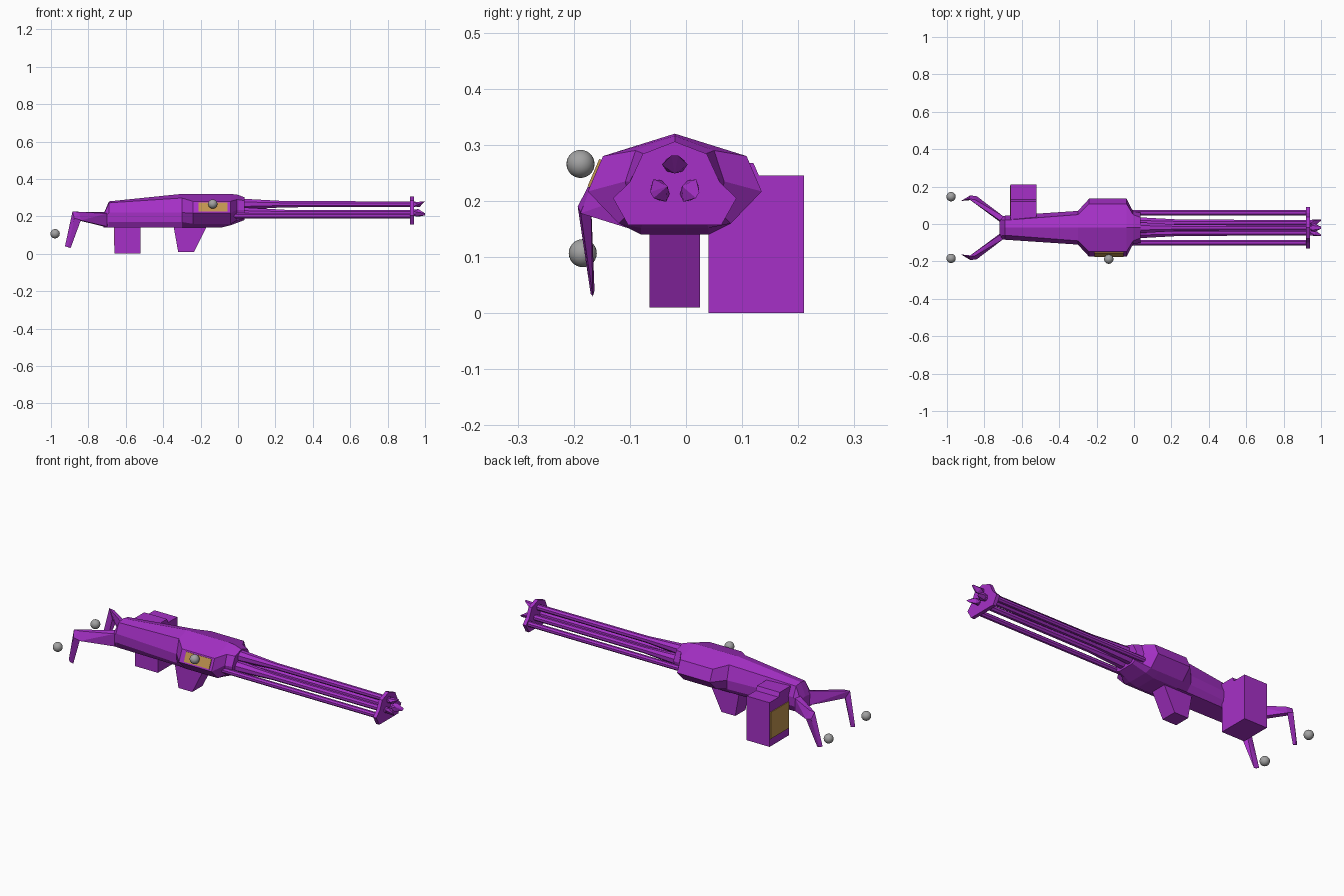
import bpy, bmesh, math
from mathutils import Vector, Matrix

if "Cube" in bpy.data.objects:
    bpy.data.objects.remove(bpy.data.objects["Cube"])

CY = -0.02  # centre line of the weapon in y


def material(name, rgb):
    m = bpy.data.materials.new(name)
    m.diffuse_color = (*rgb, 1)
    m.use_nodes = True
    m.node_tree.nodes["Principled BSDF"].inputs["Base Color"].default_value = m.diffuse_color
    return m


PURPLE = material("purple", (0.38, 0.03, 0.57))
TAN = material("tan", (0.54, 0.30, 0.08))
GREY = material("grey", (0.36, 0.36, 0.36))


def finish(name, bm, mat):
    bmesh.ops.recalc_face_normals(bm, faces=bm.faces)
    me = bpy.data.meshes.new(name)
    bm.to_mesh(me)
    bm.free()
    me.materials.append(mat)
    ob = bpy.data.objects.new(name, me)
    bpy.context.collection.objects.link(ob)
    return ob


def hull(name, pts, mat=PURPLE):
    bm = bmesh.new()
    vs = [bm.verts.new(p) for p in pts]
    res = bmesh.ops.convex_hull(bm, input=vs)
    junk = [v for v in res["geom_interior"] + res["geom_unused"] if isinstance(v, bmesh.types.BMVert)]
    bmesh.ops.delete(bm, geom=list(set(junk)), context='VERTS')
    bmesh.ops.dissolve_limit(bm, angle_limit=0.02, verts=bm.verts, edges=bm.edges)
    return finish(name, bm, mat)


def box(name, x0, x1, y0, y1, z0, z1, mat=PURPLE):
    return hull(name, [(x, y, z) for x in (x0, x1) for y in (y0, y1) for z in (z0, z1)], mat)


def loft(name, rings, mat=PURPLE):
    bm = bmesh.new()
    rows = [[bm.verts.new(p) for p in r] for r in rings]
    n = len(rows[0])
    for a, b in zip(rows, rows[1:]):
        for i in range(n):
            bm.faces.new((a[i], a[(i + 1) % n], b[(i + 1) % n], b[i]))
    bm.faces.new(rows[0])
    bm.faces.new(rows[-1])
    return finish(name, bm, mat)


def tube(name, y, z, stations, sides=8):
    """Tapered rod along x; stations are (x, radius)."""
    return loft(name, [[(x, y + r * math.cos(2 * math.pi * (i + .5) / sides),
                         z + r * math.sin(2 * math.pi * (i + .5) / sides))
                        for i in range(sides)] for x, r in stations])


# Main body: half sections (ridge, shoulder, side, lower side, bottom)
pod = [(0, .32), (.128, .28), (.155, .217), (.10, .16), (.06, .14)]
sections = [
    (-.72, [(0, .21), (.045, .205), (.06, .19), (.06, .16), (.05, .14)]),
    (-.69, [(0, .28), (.04, .272), (.064, .22), (.062, .17), (.055, .14)]),
    (-.30, [(0, .32), (.07, .298), (.09, .22), (.088, .17), (.06, .14)]),
    (-.24, pod),
    (-.09, pod),
    (-.04, pod[:3] + [(.10, .16), (.06, .152)]),
    (-.005, [(0, .316), (.07, .29), (.088, .235), (.08, .18), (.055, .165)]),
    (.035, [(0, .302), (.055, .284), (.08, .235), (.07, .19), (.05, .18)]),
]
loft("body", [[(x, CY + y, z) for y, z in h] + [(x, CY - y, z) for y, z in h[:0:-1]]
              for x, h in sections])

# Tan side panel lying on the sloped pod face
panel = []
for x in (-.21, -.055):
    for t in (.13, .9):
        y, z = CY - (.155 - .027 * t), .217 + .063 * t
        panel += [(x, y - .004, z + .001), (x, y + .002, z - .001)]
hull("side_panel", panel, TAN)

# Grip under the body
hull("grip", [(x, y, z) for y in (-.065, .025)
              for x, z in ((-.345, .15), (-.165, .15), (-.235, .01), (-.32, .01))])

# Ammunition box, its link to the body and its tan rear panel
box("ammo_box", -.66, -.52, .04, .21, 0, .245)
hull("ammo_link", [(x, y, z) for x in (-.66, -.52)
                   for y, z in ((-.01, .15), (-.01, .268), (.12, .268), (.13, .245), (.13, .15))])
box("ammo_panel", -.664, -.658, .045, .205, .043, .19, TAN)

# Three tapered barrels with flared prongs
for k in range(3):
    a = math.pi / 2 + k * 2 * math.pi / 3
    out = Vector((0, math.cos(a), math.sin(a)))
    side = Vector((0, -out.z, out.y))
    c = Vector((0, CY, .234))
    p = c + out * .031
    tube(f"barrel_{k}", p.y, p.z, [(0, .032), (.05, .03), (.25, .018), (.95, .016)])
    X = Vector((1, 0, 0))
    hull(f"prong_{k}", [p + X * .94 + side * s * .014 + out * o for s in (-1, 1) for o in (-.012, .01)]
         + [p + X * .965 + side * s * .023 for s in (-1, 1)]
         + [p + X * .97 - out * .016, p + X * 1.0 + out * .016 + side * .006,
            p + X * 1.0 + out * .016 - side * .006])

# Side rods
for name, s in (("back", 1), ("front", -1)):
    tube(f"{name}_rod", CY + s * .08, .203, [(-.03, .015), (.93, .015)])

# Muzzle plate holding the rods
half = [(0, .306), (.057, .284), (.08, .234), (.11, .205), (.083, .157)]
loft("muzzle_plate", [[(x, CY + y, z) for y, z in half] + [(x, CY - y, z) for y, z in half[:0:-1]]
                      for x in (.92, .94)])

# Rear forked stock: an arm and a drooping blade on each side
for name, s in (("back", 1), ("front", -1)):
    hull(f"{name}_stock_arm", [(x, CY + s * y, z) for x, y, z in (
        (-.69, .02, .145), (-.69, .02, .222), (-.70, .062, .145), (-.70, .062, .215),
        (-.715, .03, .145), (-.885, .155, .225), (-.86, .145, .18),
        (-.84, .168, .178), (-.875, .172, .192), (-.85, .15, .224))])
    hull(f"{name}_stock_blade", [(x, CY + s * y, z) for x, y, z in (
        (-.885, .155, .225), (-.85, .15, .22), (-.84, .168, .18), (-.875, .173, .19),
        (-.925, .143, .04), (-.895, .146, .03), (-.91, .15, .035))])

# Grey balls
for name, loc in (("side_ball", (-.135, -.188, .266)),
                  ("back_rear_ball", (-.978, .146, .107)),
                  ("front_rear_ball", (-.978, -.184, .107))):
    bm = bmesh.new()
    bmesh.ops.create_uvsphere(bm, u_segments=24, v_segments=14, radius=.025,
                              matrix=Matrix.Translation(loc))
    for f in bm.faces:
        f.smooth = True
    finish(name, bm, GREY)
